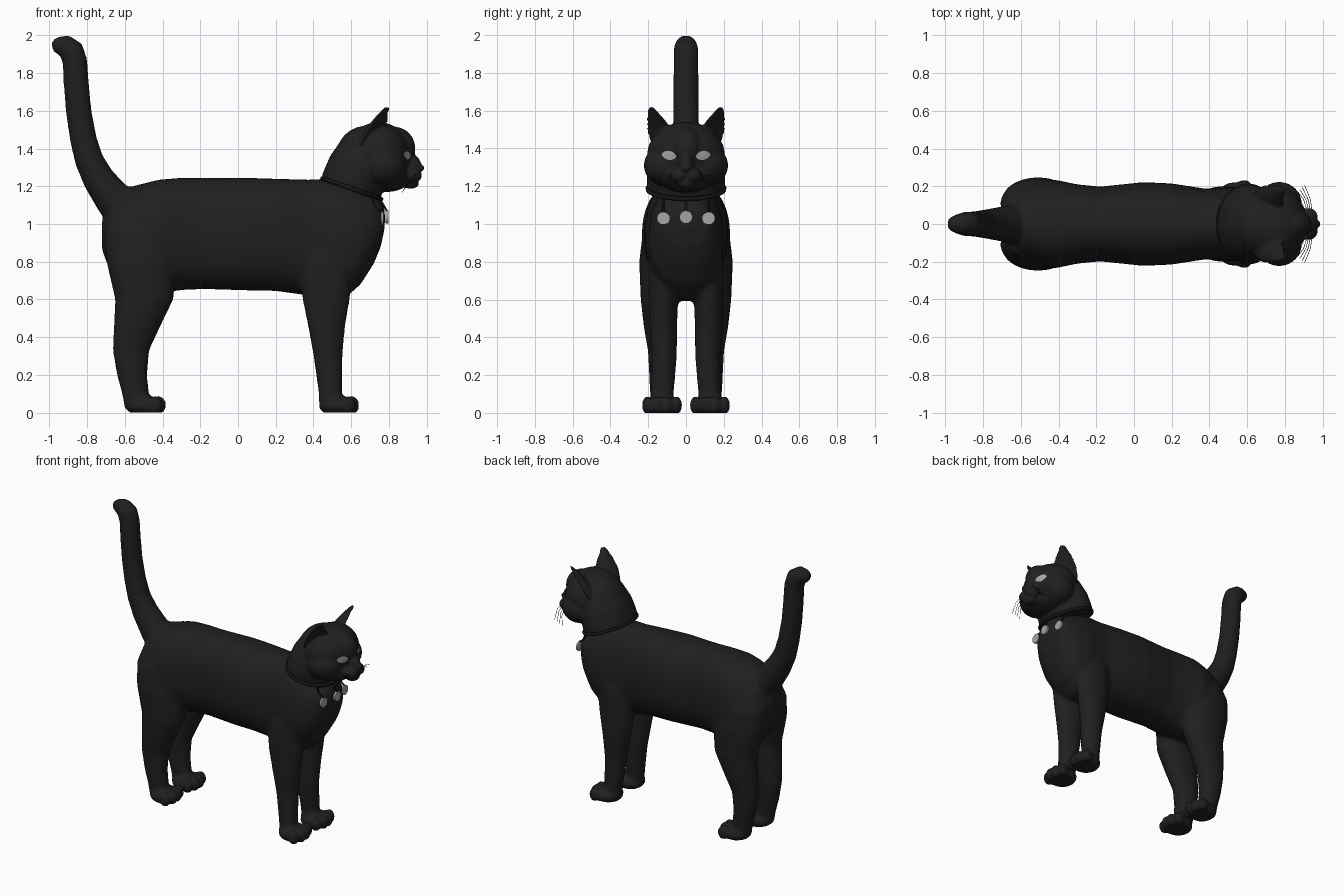
import bpy, bmesh, math
from mathutils import Vector, Matrix
from mathutils.bvhtree import BVHTree

if "Cube" in bpy.data.objects:
    bpy.data.objects.remove(bpy.data.objects["Cube"])


def material(name, v):
    m = bpy.data.materials.new(name)
    m.diffuse_color = (v, v, v, 1)
    m.use_nodes = True
    m.node_tree.nodes["Principled BSDF"].inputs["Base Color"].default_value = m.diffuse_color
    return m


FUR = material("black fur", 0.014)
COLLAR = material("collar black", 0.008)
SILVER = material("silver grey", 0.38)


def loft(bm, rings, n=24, power=2.0, front=1.0):
    """Skin closed rings (centre, u, v); front < 1 flattens or hollows the +u side."""
    loops = []
    for c, u, v in rings:
        c, u, v = Vector(c), Vector(u), Vector(v)
        loop = []
        for i in range(n):
            a = 2 * math.pi * i / n
            p = math.copysign(abs(math.cos(a)) ** (2 / power), math.cos(a))
            q = math.copysign(abs(math.sin(a)) ** (2 / power), math.sin(a))
            loop.append(bm.verts.new(c + u * (p * front if p > 0 else p) + v * q))
        loops.append(loop)
    for a, b in zip(loops, loops[1:]):
        for i in range(n):
            bm.faces.new((a[i], a[(i + 1) % n], b[(i + 1) % n], b[i]))
    bm.faces.new(loops[0][::-1])
    bm.faces.new(loops[-1])


def ball(bm, c, r):
    bmesh.ops.create_uvsphere(bm, u_segments=32, v_segments=20, radius=1,
                              matrix=Matrix.Translation(c) @ Matrix.Diagonal((*r, 1)))


def finish(name, bm, mat, smooth=True):
    bmesh.ops.recalc_face_normals(bm, faces=bm.faces[:])
    me = bpy.data.meshes.new(name)
    bm.to_mesh(me)
    bm.free()
    ob = bpy.data.objects.new(name, me)
    bpy.context.collection.objects.link(ob)
    me.materials.append(mat)
    for p in me.polygons:
        p.use_smooth = smooth
    return ob


def blend(ob, voxel, steps):
    """Fuse overlapping volumes into one soft skin; returns a ray-cast tree."""
    m = ob.modifiers.new("fuse", 'REMESH')
    m.mode, m.voxel_size, m.use_smooth_shade = 'VOXEL', voxel, True
    s = ob.modifiers.new("soften", 'SMOOTH')
    s.factor, s.iterations = 0.5, steps
    bpy.context.view_layer.update()
    dg = bpy.context.evaluated_depsgraph_get()
    me = bpy.data.meshes.new_from_object(ob.evaluated_get(dg))
    ob.modifiers.clear()
    ob.data = me
    for v in me.vertices:
        v.co.z = max(v.co.z, 0)
    return BVHTree.FromPolygons([v.co.copy() for v in me.vertices],
                                [tuple(p.vertices) for p in me.polygons])


def surface_x(tree, y, z, default):
    hit = tree.ray_cast(Vector((2, y, z)), Vector((-1, 0, 0)))[0]
    return hit.x if hit else default


def wire(name, strands, radius, mat, cyclic=False):
    cu = bpy.data.curves.new(name, 'CURVE')
    cu.dimensions, cu.bevel_depth, cu.bevel_resolution = '3D', radius, 1
    for pts in strands:
        sp = cu.splines.new('POLY')
        sp.points.add(len(pts) - 1)
        for p, co in zip(sp.points, pts):
            p.co = (*co, 1)
        sp.use_cyclic_u = cyclic
    cu.materials.append(mat)
    ob = bpy.data.objects.new(name, cu)
    bpy.context.collection.objects.link(ob)


# ---- Body: torso, legs, paws and tail fused together
bm = bmesh.new()
torso = [  # x, top, bottom, half width
    (-.72, 1.02, .86, .05), (-.69, 1.09, .78, .10), (-.6, 1.19, .68, .18), (-.5, 1.215, .62, .225),
    (-.42, 1.235, .63, .235), (-.3, 1.245, .65, .21), (-.18, 1.245, .655, .198), (.05, 1.245, .648, .222),
    (.2, 1.24, .645, .215), (.38, 1.235, .62, .187), (.46, 1.24, .59, .19), (.56, 1.22, .6, .2),
    (.65, 1.18, .68, .19), (.72, 1.15, .79, .155), (.757, 1.12, .88, .12), (.778, 1.08, .98, .06)]
loft(bm, [((x, 0, (t + b) / 2), (0, w, 0), (0, 0, (t - b) / 2)) for x, t, b, w in torso], 40, 2.3)

front_leg = [  # z, x centre, x radius, y centre, y radius
    (.02, .49, .06, .125, .055), (.1, .49, .062, .125, .06), (.3, .477, .077, .115, .067),
    (.45, .47, .097, .12, .073), (.6, .467, .125, .12, .078), (.8, .47, .15, .11, .09), (.95, .48, .12, .1, .08)]
hind_leg = [
    (.02, -.54, .06, .13, .055), (.1, -.543, .072, .13, .06), (.2, -.562, .08, .13, .065),
    (.33, -.567, .097, .13, .072), (.45, -.537, .122, .138, .085), (.6, -.497, .155, .14, .1),
    (.8, -.51, .188, .13, .118), (.95, -.52, .19, .11, .12), (1.08, -.53, .14, .08, .1)]
for s in (1, -1):
    for leg, px in ((front_leg, .53), (hind_leg, -.495)):
        loft(bm, [((x, s * y, z), (rx, 0, 0), (0, ry, 0)) for z, x, rx, y, ry in leg])
        ball(bm, (px, s * .125, .035), (.1, .098, .055))
        for i, dx in enumerate((.055, .075, .075, .055)):
            ball(bm, (px + dx, s * .127 + (i - 1.5) * .052, .04), (.04, .029, .05))

tail = [(-.58, 1.05, .11), (-.66, 1.13, .10), (-.74, 1.24, .085), (-.79, 1.34, .076), (-.82, 1.45, .071),
        (-.845, 1.6, .068), (-.858, 1.75, .067), (-.864, 1.86, .066), (-.883, 1.92, .067),
        (-.915, 1.944, .06), (-.955, 1.945, .047), (-.985, 1.94, .028)]
rings = []
for i, (x, z, r) in enumerate(tail):
    a, b = tail[max(i - 1, 0)], tail[min(i + 1, len(tail) - 1)]
    d = Vector((b[0] - a[0], 0, b[1] - a[1])).normalized()
    rings.append(((x, 0, z), (-d.z * r, 0, d.x * r), (0, r, 0)))
loft(bm, rings)
body_tree = blend(finish("body", bm, FUR), .012, 8)

# ---- Head: neck, skull, cheeks, muzzle and ears fused together
bm = bmesh.new()
tilt = Vector((.94, 0, -.33))
loft(bm, [((x, 0, z), tilt * rx, (0, ry, 0)) for x, z, rx, ry in
          ((.6, 1.195, .168, .208), (.615, 1.24, .165, .208), (.64, 1.31, .16, .2), (.68, 1.4, .14, .17))], 32)
ball(bm, (.68, 0, 1.36), (.16, .175, .16))          # nape
ball(bm, (.745, 0, 1.37), (.17, .205, .17))         # skull
ball(bm, (.83, 0, 1.4), (.11, .09, .115))           # forehead
ball(bm, (.79, 0, 1.255), (.13, .16, .085))         # jaw
ball(bm, (.92, 0, 1.305), (.052, .04, .065))        # nose bridge
ball(bm, (.965, 0, 1.297), (.024, .026, .02))       # nose
ball(bm, (.915, 0, 1.215), (.045, .05, .028))       # chin
for s in (1, -1):
    ball(bm, (.77, s * .105, 1.31), (.12, .118, .11))       # cheek
    ball(bm, (.925, s * .035, 1.258), (.05, .05, .042))     # muzzle pad
    base, tip = Vector((.71, s * .12, 1.42)), Vector((.797, s * .193, 1.622))
    loft(bm, [(base.lerp(tip, t), Vector((.8, s * .6, -.1)) * d, Vector((.6, s * -.8, 0)) * w)
              for t, d, w in ((0, .07, .088), (.35, .06, .083), (.65, .045, .058),
                              (.88, .028, .03), (1, .015, .014))], 28, 2, -.3)
head_tree = blend(finish("head", bm, FUR), .008, 4)

# ---- Eyes: thin almond plates laid on the face
for s, side in ((1, "left"), (-1, "right")):
    bm = bmesh.new()
    loops = []
    for k in (.05, .4, .7, 1):
        loop = []
        for i in range(20):
            a = 2 * math.pi * i / 20
            y = s * (.09 + .039 * k * math.cos(a))
            z = 1.363 + k * (.024 * math.sin(a) * abs(math.sin(a)) ** .3 + .005 * math.cos(a))
            loop.append(bm.verts.new((surface_x(head_tree, y, z, .88) + .004, y, z)))
        loops.append(loop)
    bm.faces.new(loops[0])
    for a, b in zip(loops, loops[1:]):
        for i in range(20):
            bm.faces.new((a[i], a[(i + 1) % 20], b[(i + 1) % 20], b[i]))
    ob = finish(side + "_eye", bm, SILVER)
    if sum(p.normal.x for p in ob.data.polygons) < 0:
        ob.data.flip_normals()

# ---- Collar ring round the neck
ring = []
for i in range(48):
    a = 2 * math.pi * i / 48
    ring.append(Vector((.603, 0, 1.187)) + tilt * (.166 * math.cos(a)) + Vector((0, .203 * math.sin(a), 0)))
wire("collar", [ring], .012, COLLAR, True)

# ---- Three hanging tags with links
for y, z, name in ((-.12, 1.03, "right"), (0, 1.037, "middle"), (.12, 1.03, "left")):
    x = surface_x(body_tree, y, z, .74) + .012
    bm = bmesh.new()
    bmesh.ops.create_cone(bm, cap_ends=True, segments=24, radius1=.034, radius2=.034, depth=.014,
                          matrix=Matrix.Translation((x, y, z)) @ Matrix.Rotation(math.pi / 2, 4, 'Y'))
    finish(name + "_tag", bm, SILVER, False)
    top = surface_x(body_tree, y, 1.09, x) + .006
    wire(name + "_tag_link", [[(x, y, z + .03), (top, y, 1.09), (.745 - abs(y) * .3, y, 1.145)]], .006, COLLAR)

# ---- Whiskers
strands = []
for s in (1, -1):
    for i in range(4):
        strands.append([(.945 - .008 * i, s * .06, 1.265 - .008 * i),
                        (.935 - .012 * i, s * .13, 1.255 - .014 * i),
                        (.905 - .012 * i, s * (.205 - .012 * i), 1.215 - .016 * i)])
wire("whiskers", strands, .0015, COLLAR)
